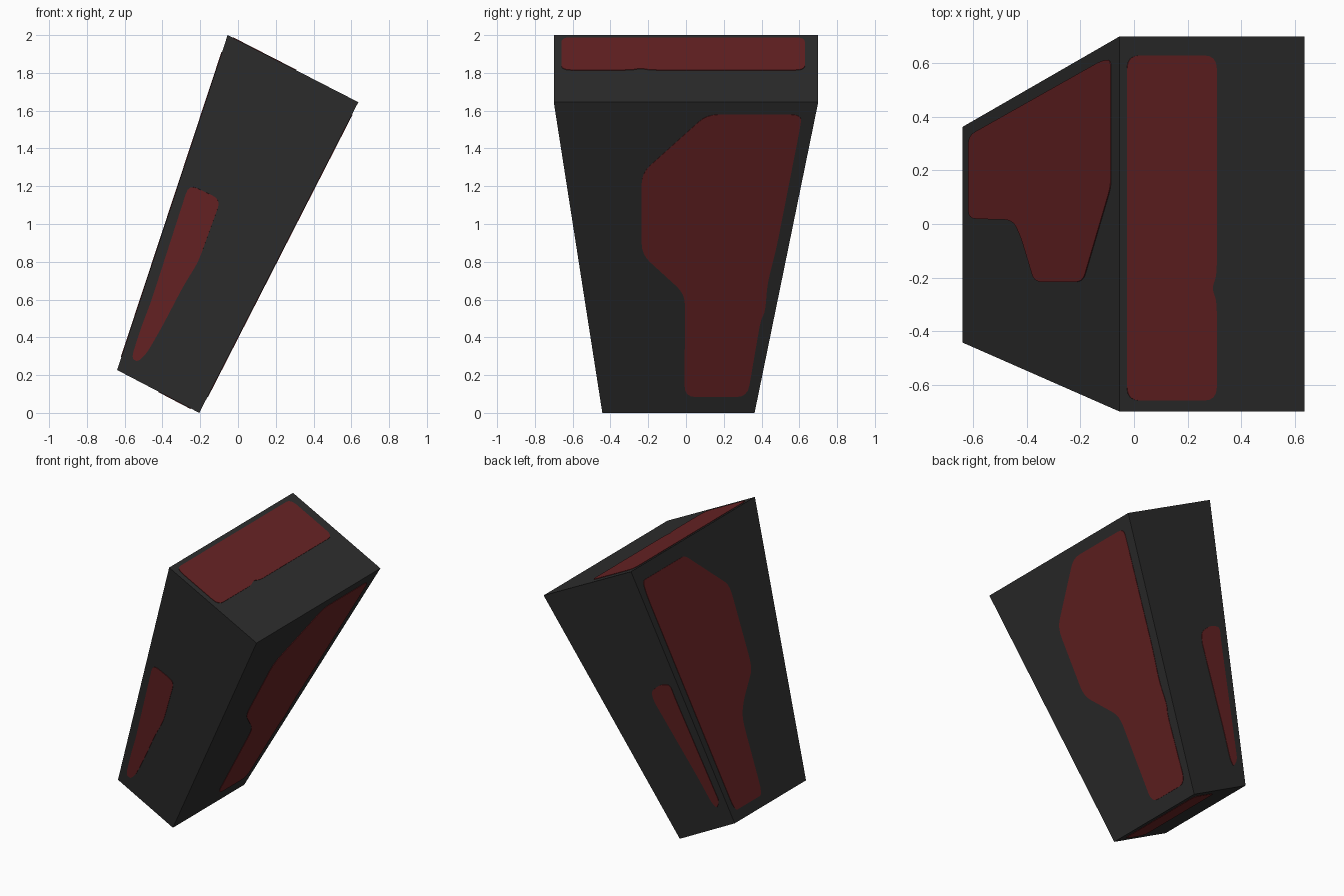
import bpy
from mathutils import Vector

if "Cube" in bpy.data.objects:
    bpy.data.objects.remove(bpy.data.objects["Cube"])


def material(name, rgb):
    m = bpy.data.materials.new(name)
    m.diffuse_color = (*rgb, 1)
    m.use_nodes = True
    m.node_tree.nodes["Principled BSDF"].inputs["Base Color"].default_value = m.diffuse_color
    return m


def mesh_object(name, verts, faces, mat):
    me = bpy.data.meshes.new(name)
    me.from_pydata(verts, [], faces)
    me.materials.append(mat)
    ob = bpy.data.objects.new(name, me)
    bpy.context.collection.objects.link(ob)
    return ob


def rounded(points, r, steps=4):
    """Soften each corner of a 2D outline with a small curve."""
    out = []
    pts = [Vector(p) for p in points]
    for i, p in enumerate(pts):
        a, b = pts[i - 1] - p, pts[(i + 1) % len(pts)] - p
        p0 = p + a.normalized() * min(r, a.length * 0.4)
        p1 = p + b.normalized() * min(r, b.length * 0.4)
        for k in range(steps + 1):
            t = k / steps
            out.append(p0 * (1 - t) ** 2 + p * 2 * t * (1 - t) + p1 * t * t)
    return out


def patch(name, face, axes, outline, r, mat, thick=0.003):
    """Thin plate on a body face; the outline is given along two world axes."""
    c = [corners[i] for i in face]
    n = (c[1] - c[0]).cross(c[2] - c[0]).normalized()
    i, j = axes
    k = 3 - i - j
    low = []
    for q in rounded(outline, r):
        v = Vector((0, 0, 0))
        v[i], v[j] = q
        v[k] = (n.dot(c[0]) - n[i] * v[i] - n[j] * v[j]) / n[k]
        low.append(v)
    count = len(low)
    # wind the outline so that the plate's cap faces outward
    area = sum((low[m - 1].cross(low[m]) for m in range(count)), Vector((0, 0, 0)))
    if area.dot(n) < 0:
        low.reverse()
    verts = [v - n * 0.001 for v in low] + [v + n * thick for v in low]
    faces = [list(range(count, 2 * count)), list(range(count - 1, -1, -1))]
    faces += [(m, (m + 1) % count, (m + 1) % count + count, m + count) for m in range(count)]
    mesh_object(name, verts, faces, mat)


black = material("charcoal", (0.027, 0.027, 0.027))
red = material("dark red", (0.140, 0.017, 0.018))

# leaning tapered body: (x, z) profile, with the depth range of each profile corner
profile = [(-0.055, 2.0), (0.637, 1.645), (-0.205, 0.0), (-0.64, 0.227)]
depth = [(-0.70, 0.70), (-0.70, 0.70), (-0.443, 0.363), (-0.443, 0.363)]
corners = [Vector((x, depth[i][s], z)) for s in (0, 1) for i, (x, z) in enumerate(profile)]
sides = {
    "front": (0, 3, 2, 1), "back": (4, 5, 6, 7), "top": (0, 1, 5, 4),
    "right": (1, 2, 6, 5), "bottom": (2, 3, 7, 6), "left": (3, 0, 4, 7),
}
mesh_object("body", corners, list(sides.values()), black)

# red patches, one on each face
patch("top_patch", sides["top"], (0, 1),
      [(-0.027, 0.63), (0.308, 0.63), (0.308, -0.19), (0.29, -0.24), (0.308, -0.29),
       (0.308, -0.66), (-0.027, -0.66)], 0.05, red)
patch("right_patch", sides["right"], (1, 2),
      [(0.11, 1.58), (0.615, 1.58), (0.60, 1.49), (0.48, 0.88), (0.43, 0.68), (0.42, 0.54),
       (0.395, 0.49), (0.325, 0.085), (-0.008, 0.085), (-0.005, 0.63), (-0.235, 0.84),
       (-0.235, 1.27)], 0.06, red)
patch("left_patch", sides["left"], (0, 1),
      [(-0.085, 0.615), (-0.12, 0.61), (-0.617, 0.33), (-0.617, 0.02), (-0.45, 0.015),
       (-0.42, -0.05), (-0.37, -0.217), (-0.19, -0.217), (-0.085, 0.14)], 0.03, red)
patch("front_patch", sides["front"], (0, 2),
      [(-0.26, 1.21), (-0.09, 1.13), (-0.21, 0.80), (-0.29, 0.67), (-0.40, 0.46),
       (-0.48, 0.32), (-0.53, 0.27), (-0.565, 0.29), (-0.51, 0.46), (-0.46, 0.59)], 0.05, red)
patch("back_patch", sides["back"], (0, 2),
      [(-0.11, 1.10), (-0.182, 1.17), (-0.26, 1.19), (-0.29, 1.09), (-0.54, 0.37),
       (-0.517, 0.31), (-0.48, 0.35), (-0.396, 0.52), (-0.124, 1.03)], 0.03, red)
patch("bottom_patch", sides["bottom"], (0, 1),
      [(-0.25, -0.40), (-0.25, 0.31), (-0.42, 0.31), (-0.42, -0.40)], 0.04, red)
